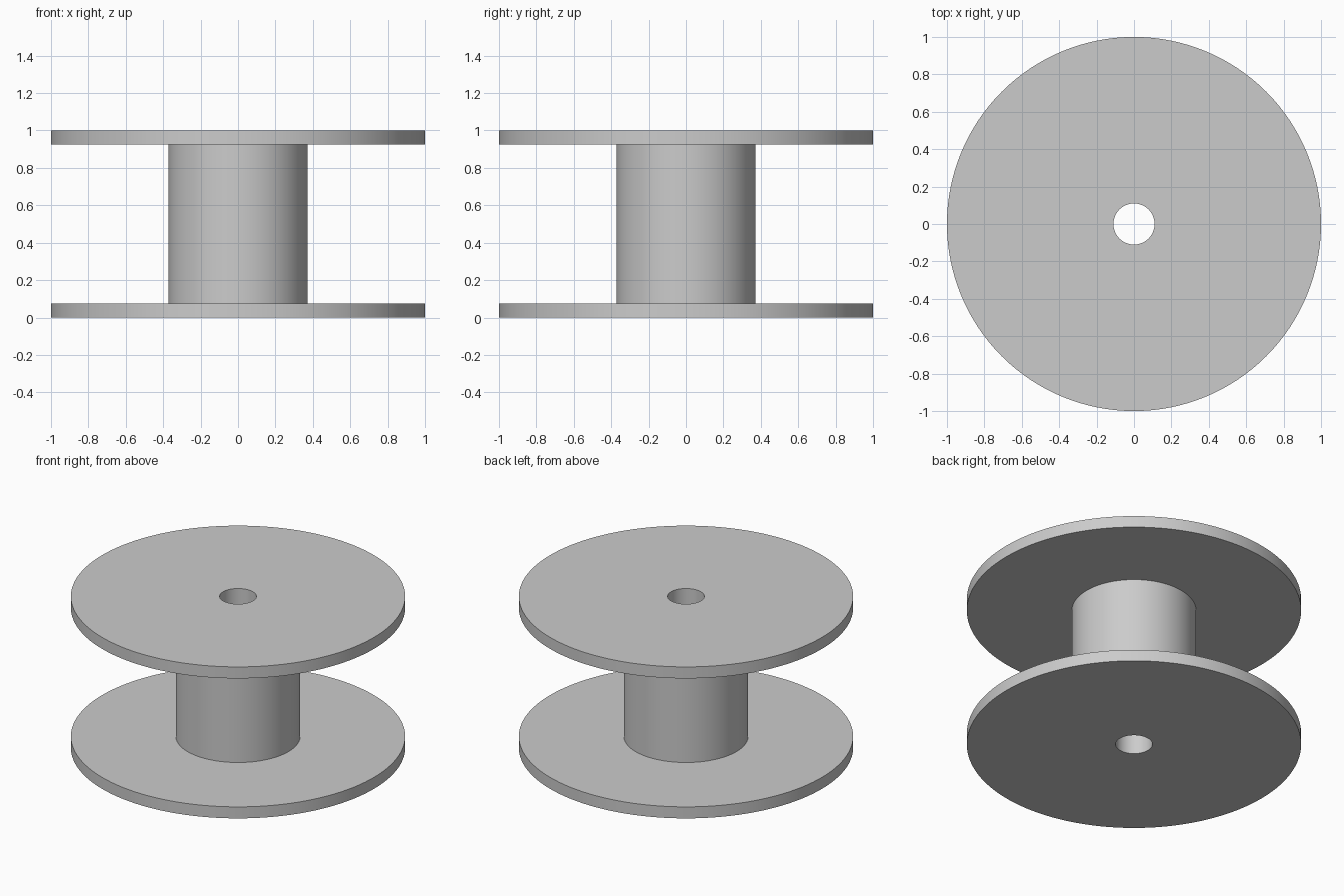
import bpy
import bmesh
import math

cube = bpy.data.objects.get("Cube")
if cube:
    bpy.data.objects.remove(cube, do_unlink=True)

HEIGHT = 1.0
FLANGE_RADIUS = 1.0
FLANGE_THICKNESS = 0.076
CORE_RADIUS = 0.372
BORE_RADIUS = 0.11
SEGMENTS = 128

# Plain grey for the whole spool
grey = bpy.data.materials.new("light grey")
grey.use_nodes = True
color = (0.6, 0.6, 0.6, 1)
grey.diffuse_color = color
grey.node_tree.nodes["Principled BSDF"].inputs["Base Color"].default_value = color


def lathe(name, profile, material):
    """Turn a closed (radius, height) profile around the z axis."""
    bm = bmesh.new()
    rings = []
    for i in range(SEGMENTS):
        a = math.tau * i / SEGMENTS
        rings.append([bm.verts.new((r * math.cos(a), r * math.sin(a), z))
                      for r, z in profile])
    for i, ring in enumerate(rings):
        following = rings[(i + 1) % SEGMENTS]
        for j in range(len(profile)):
            k = (j + 1) % len(profile)
            bm.faces.new((ring[j], following[j], following[k], ring[k]))
    bmesh.ops.recalc_face_normals(bm, faces=bm.faces)
    mesh = bpy.data.meshes.new(name)
    bm.to_mesh(mesh)
    bm.free()
    mesh.materials.append(material)
    obj = bpy.data.objects.new(name, mesh)
    bpy.context.collection.objects.link(obj)
    return obj


# Lower half of the profile, mirrored to give the upper flange
lower = [
    (BORE_RADIUS, 0),
    (FLANGE_RADIUS, 0),
    (FLANGE_RADIUS, FLANGE_THICKNESS),
    (CORE_RADIUS, FLANGE_THICKNESS),
]
upper = [(r, HEIGHT - z) for r, z in reversed(lower)]

# One turned piece: two flanges, core and through bore
spool = lathe("spool", lower + upper, grey)

bpy.ops.object.select_all(action="DESELECT")
spool.select_set(True)
bpy.context.view_layer.objects.active = spool
bpy.ops.object.shade_smooth_by_angle(angle=math.radians(30))
